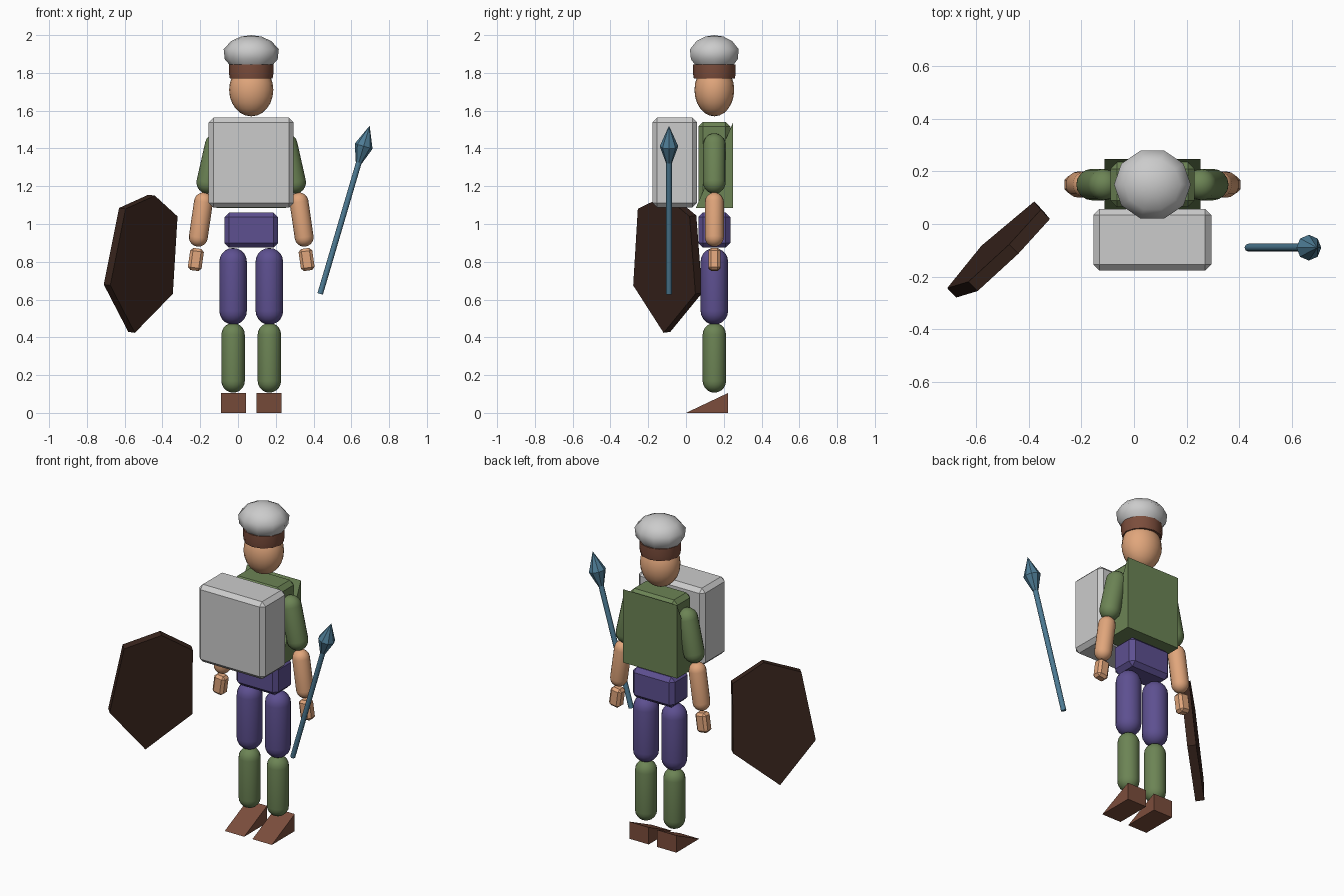
import bpy, bmesh, math
from mathutils import Vector, Matrix

if "Cube" in bpy.data.objects:
    bpy.data.objects.remove(bpy.data.objects["Cube"])

CX, CY = 0.07, 0.15  # body axis


def material(name, rgb):
    m = bpy.data.materials.new(name)
    m.diffuse_color = (*rgb, 1)
    m.use_nodes = True
    m.node_tree.nodes["Principled BSDF"].inputs["Base Color"].default_value = m.diffuse_color
    return m


SKIN = material("skin", (0.75, 0.38, 0.20))
GREEN = material("green_cloth", (0.15, 0.23, 0.09))
PURPLE = material("purple_cloth", (0.11, 0.08, 0.28))
BROWN = material("brown", (0.20, 0.075, 0.045))
DARK = material("dark_wood", (0.04, 0.018, 0.012))
STEEL = material("blue_steel", (0.075, 0.20, 0.30))


def finish(name, bm, mat, smooth=None):
    bmesh.ops.recalc_face_normals(bm, faces=bm.faces[:])
    me = bpy.data.meshes.new(name)
    bm.to_mesh(me)
    bm.free()
    ob = bpy.data.objects.new(name, me)
    bpy.context.collection.objects.link(ob)
    if mat:
        me.materials.append(mat)
    if smooth:
        bpy.ops.object.select_all(action='DESELECT')
        ob.select_set(True)
        bpy.context.view_layer.objects.active = ob
        bpy.ops.object.shade_smooth_by_angle(angle=math.radians(smooth))
    return ob


def bevel_box(name, centre, size, bevel, mat=None, tilt=0):
    bm = bmesh.new()
    bmesh.ops.create_cube(bm, size=1, matrix=Matrix.Diagonal((*size, 1)))
    bmesh.ops.bevel(bm, geom=bm.edges[:], offset=bevel, segments=1,
                    profile=0.5, affect='EDGES')
    bm.transform(Matrix.Translation(centre) @ Matrix.Rotation(tilt, 4, 'Y'))
    finish(name, bm, mat)


def prism(name, front, back, mat):
    bm = bmesh.new()
    a = [bm.verts.new(p) for p in front]
    b = [bm.verts.new(p) for p in back]
    bm.faces.new(a)
    bm.faces.new(b[::-1])
    for i in range(len(a)):
        j = (i + 1) % len(a)
        bm.faces.new((a[i], b[i], b[j], a[j]))
    finish(name, bm, mat)


def wedge(name, x0, x1, y0, y1, z0, z1, mat):
    tri = [(y0, z0), (y1, z0), (y1, z1)]
    prism(name, [(x0, *p) for p in tri], [(x1, *p) for p in tri], mat)


def lathe(name, profile, origin, axis, mat=None, seg=16, depth=1.0, smooth=50):
    """Spin (radius, height) pairs about an axis; depth squashes local y."""
    bm = bmesh.new()
    rings = []
    for r, h in profile:
        if r < 1e-5:
            rings.append([bm.verts.new((0, 0, h))])
        else:
            rings.append([bm.verts.new((r * math.cos(2 * math.pi * i / seg),
                                        depth * r * math.sin(2 * math.pi * i / seg), h))
                          for i in range(seg)])
    for a, b in zip(rings, rings[1:]):
        for i in range(seg):
            j = (i + 1) % seg
            quad = [a[i % len(a)], a[j % len(a)], b[j % len(b)], b[i % len(b)]]
            bm.faces.new(list(dict.fromkeys(quad)))
    for r in (rings[0], rings[-1]):
        if len(r) > 1:
            bm.faces.new(r)
    rot = Vector((0, 0, 1)).rotation_difference(Vector(axis)).to_matrix().to_4x4()
    bm.transform(Matrix.Translation(origin) @ rot)
    finish(name, bm, mat, smooth)


def capsule(name, p, q, r, mat):
    p, q = Vector(p), Vector(q)
    length, n = (q - p).length, 5
    angles = [math.pi / 2 * i / n for i in range(n + 1)]
    prof = [(r * math.sin(a), -r * math.cos(a)) for a in angles]
    prof += [(r * math.cos(a), length + r * math.sin(a)) for a in angles]
    lathe(name, prof, p, q - p, mat)


# head, hair band and rounded cap
arc = [math.pi * i / 12 for i in range(13)]
lathe("head", [(0.117 * math.sin(a), -0.14 * math.cos(a)) for a in arc],
      (CX, CY, 1.71), (0, 0, 1), SKIN, seg=20, depth=0.9)
lathe("hair", [(0.113, 1.77), (0.118, 1.80), (0.118, 1.845)],
      (CX, CY, 0), (0, 0, 1), BROWN, seg=12, depth=0.96)
lathe("cap", [(0.108, 1.835), (0.14, 1.872), (0.146, 1.925), (0.107, 1.968),
              (0.055, 1.992), (0, 2.0)],
      (CX, CY, 0), (0, 0, 1), None, seg=10, depth=0.93)

# torso, back wedge, chest box and hips
bevel_box("torso", (CX, CY, 1.315), (0.32, 0.17, 0.45), 0.025, GREEN)
wedge("torso_back", -0.113, 0.253, 0.052, 0.248, 1.085, 1.535, GREEN)
bevel_box("chest_box", (CX, -0.06, 1.325), (0.45, 0.235, 0.475), 0.024)
bevel_box("hips", (CX, CY, 0.968), (0.285, 0.17, 0.186), 0.025, PURPLE)

# arms and legs, mirrored about the body axis
for s, side in ((-1, "left"), (1, "right")):
    def at(d, z):
        return (CX + s * d, CY, z)
    capsule("upper_arm_" + side, at(0.23, 1.22), at(0.185, 1.42), 0.06, GREEN)
    capsule("forearm_" + side, at(0.28, 0.93), at(0.253, 1.117), 0.05, SKIN)
    bevel_box("hand_" + side, at(0.293, 0.812), (0.073, 0.064, 0.118), 0.015,
              SKIN, tilt=-s * math.radians(8))
    capsule("thigh_" + side, at(0.096, 0.54), at(0.096, 0.80), 0.073, PURPLE)
    capsule("shin_" + side, at(0.096, 0.169), at(0.096, 0.414), 0.062, GREEN)
    x = CX + s * 0.094
    wedge("foot_" + side, x - 0.066, x + 0.066, 0.0, 0.222, 0, 0.105, BROWN)

# spear: shaft and faceted point
base = Vector((0.435, -0.09, 0.63))
axis = Vector((0.262, 0, 0.89)).normalized()
lathe("spear_shaft", [(0.015, 0), (0.015, 0.75)], base, axis, STEEL, seg=8)
lathe("spear_point", [(0.017, 0.725), (0.049, 0.815), (0, 0.928)],
      base, axis, STEEL, seg=8, smooth=25)

# six-sided shield on a tilted plane
hexagon = [(-0.595, 1.08), (-0.44, 1.15), (-0.32, 1.04),
           (-0.345, 0.63), (-0.546, 0.424), (-0.676, 0.675)]
normal = Vector((0.695, -0.712, -0.096))
face = [Vector((x, 0.472 + 0.977 * x - 0.135 * z, z)) for x, z in hexagon]
prism("shield", face, [p - normal * 0.05 for p in face], DARK)
